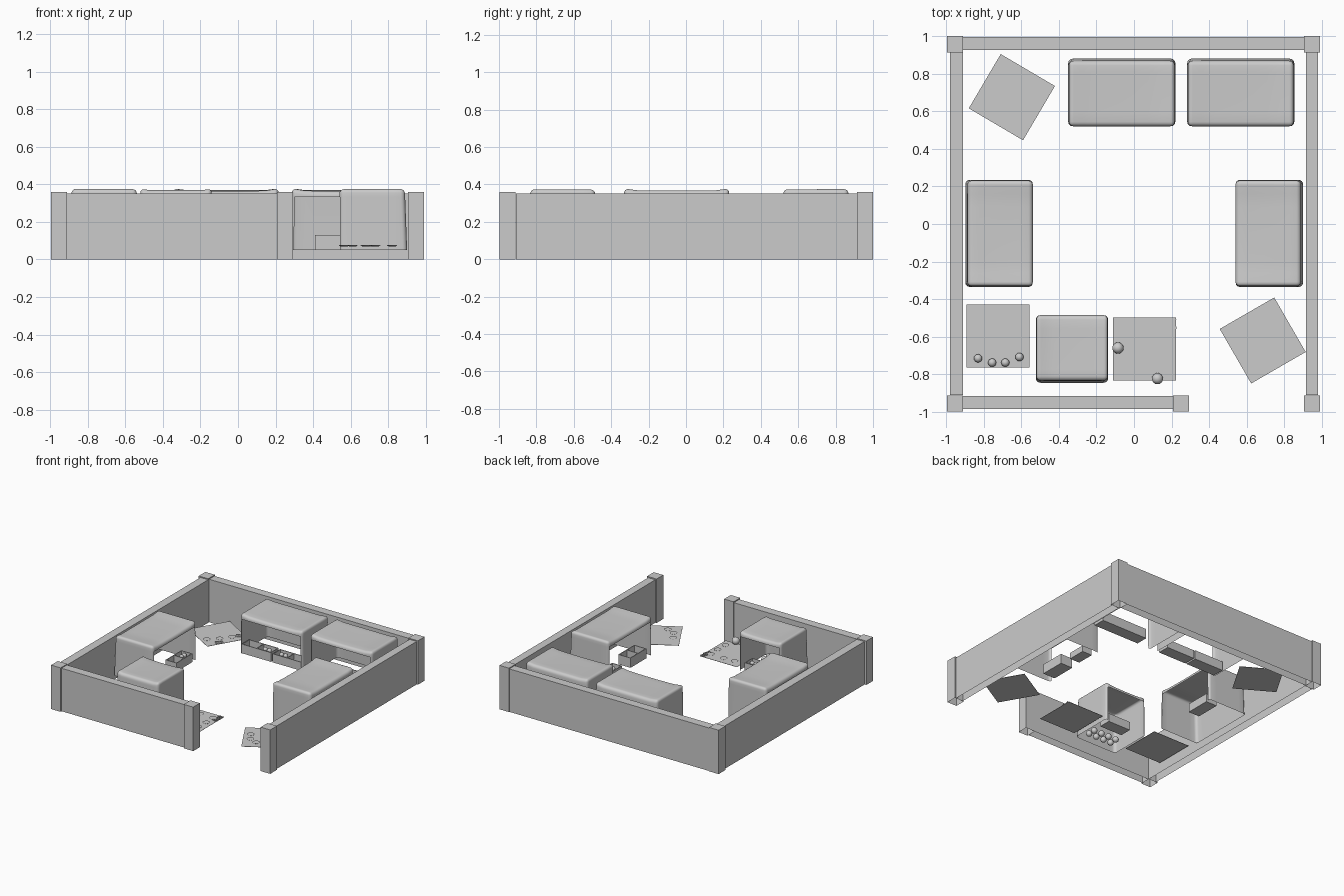
import bpy, bmesh
from math import radians, pi, cos
from mathutils import Matrix, Vector

if "Cube" in bpy.data.objects:
    bpy.data.objects.remove(bpy.data.objects["Cube"])

FLOOR = 0.05   # level of the stalls above the wall base
RUG_Z = 0.07


def finish(bm, name, smooth=False, mat=None):
    if mat is not None:
        bm.transform(mat)
    bmesh.ops.recalc_face_normals(bm, faces=bm.faces)
    me = bpy.data.meshes.new(name)
    bm.to_mesh(me)
    bm.free()
    ob = bpy.data.objects.new(name, me)
    bpy.context.collection.objects.link(ob)
    if smooth:
        bpy.context.view_layer.objects.active = ob
        ob.select_set(True)
        bpy.ops.object.shade_smooth_by_angle(angle=radians(40))
        ob.select_set(False)
    return ob


def add_box(bm, x0, x1, y0, y1, z0, z1, drop=None):
    m = Matrix.Translation(((x0 + x1) / 2, (y0 + y1) / 2, (z0 + z1) / 2)) @ \
        Matrix.Diagonal((x1 - x0, y1 - y0, z1 - z0, 1))
    verts = bmesh.ops.create_cube(bm, size=1, matrix=m)['verts']
    if drop:  # remove the top (1) or bottom (-1) face
        faces = {f for v in verts for f in v.link_faces}
        gone = []
        for f in faces:
            f.normal_update()
            if f.normal.z * drop > 0.9:
                gone.append(f)
        bmesh.ops.delete(bm, geom=gone, context='FACES')


def box(name, *dims, drop=None):
    bm = bmesh.new()
    add_box(bm, *dims, drop=drop)
    return finish(bm, name)


# Enclosing walls and corner posts
box("left_wall", -0.98, -0.91, -0.91, 0.92, 0, 0.352, drop=-1)
box("right_wall", 0.915, 0.98, -0.91, 0.92, 0, 0.352, drop=-1)
box("back_wall", -0.91, 0.91, 0.925, 0.995, 0, 0.352, drop=-1)
box("front_wall", -0.91, 0.21, -0.985, -0.915, 0, 0.352, drop=-1)
for n, x, y in (("front_left", -0.953, -0.955), ("front_right", 0.948, -0.955),
                ("back_left", -0.953, 0.957), ("back_right", 0.948, 0.957),
                ("gate", 0.25, -0.955)):
    box(n + "_post", x - 0.043, x + 0.043, y - 0.043, y + 0.043, 0, 0.36, drop=-1)


# Cloth stall: closed back and sides, open front, sagging rounded roof
def stall(name, w, d, mat):
    bm = bmesh.new()
    add_box(bm, -w / 2, w / 2, -d / 2, d / 2, FLOOR, 0.375, drop=-1)
    edges = [e for e in bm.edges
             if all(v.co.z > 0.3 for v in e.verts) or abs(e.verts[0].co.z - e.verts[1].co.z) > 0.1]
    bmesh.ops.bevel(bm, geom=edges, offset=0.024, segments=4, profile=0.5, affect='EDGES')

    def cut(co, no):
        geom = bm.verts[:] + bm.edges[:] + bm.faces[:]
        bmesh.ops.bisect_plane(bm, geom=geom, plane_co=co, plane_no=no)
    for i in range(1, 8):
        cut((-w / 2 + w * i / 8, 0, 0), (1, 0, 0))
    for i in range(1, 5):
        cut((0, -d / 2 + d * i / 5, 0), (0, 1, 0))
    cut((0, 0, 0.333), (0, 0, 1))
    opening = [f for f in bm.faces if f.calc_center_median().y < -d / 2 + 0.003
               and f.calc_center_median().z < 0.333]
    bmesh.ops.delete(bm, geom=opening, context='FACES')
    for v in bm.verts:
        up = (v.co.z - FLOOR) / 0.325
        u, t = v.co.x / (w / 2), v.co.y / d + 0.5
        if v.co.z > 0.345:
            v.co.z += 0.004 - 0.010 * min(1, 2.5 * (1 - u * u)) - 0.006 * cos(pi * t / 2) * (1 - u * u)
        if t > 0.9:
            v.co.y -= 0.012 * up
        v.co.x *= 1 - 0.015 * up
    finish(bm, name + "_canopy", True, mat)


# Row of open crates with produce inside
def crates(name, x0, x1, y0, depth, cells, height, mat, z=FLOOR, filled=()):
    bm = bmesh.new()
    t, step = 0.006, (x1 - x0) / cells
    y1 = y0 + depth
    add_box(bm, x0, x1, y0, y1, z, z + t)
    add_box(bm, x0, x1, y0, y0 + t, z, z + height)
    add_box(bm, x0, x1, y1 - t, y1, z, z + height)
    for i in range(cells + 1):
        x = x0 + i * step
        add_box(bm, x - t / 2, x + t / 2, y0, y1, z, z + height)
    finish(bm, name + "_crates", mat=mat)
    for i in filled:
        for s in (-0.018, 0.018):
            ball(name + "_produce", mat @ Vector((x0 + (i + 0.5) * step + s, y0 + depth / 2, z + height - 0.015)), 0.018)


def ball(name, p, r):
    bm = bmesh.new()
    bmesh.ops.create_uvsphere(bm, u_segments=16, v_segments=10, radius=r,
                              matrix=Matrix.Translation(p))
    finish(bm, name, True)


def place(x, y, deg):
    return Matrix.Translation((x, y, 0)) @ Matrix.Rotation(radians(deg), 4, 'Z')


# The five stalls (local front is -y)
spots = {"back_left": (0.57, 0.36, place(-0.065, 0.70, 0)),
         "back_right": (0.57, 0.36, place(0.568, 0.70, 0)),
         "left": (0.57, 0.36, place(-0.718, -0.05, 90)),
         "right": (0.57, 0.36, place(0.72, -0.05, -90)),
         "front": (0.385, 0.36, place(-0.33, -0.665, 180))}
for n, (w, d, m) in spots.items():
    stall(n, w, d, m)

m = spots["back_left"][2]
crates("back_left", -0.27, -0.01, -0.17, 0.10, 2, 0.075, m, filled=(1,))
crates("back_left", 0.01, 0.26, -0.17, 0.10, 2, 0.07, m, filled=(0,))
m = spots["back_right"][2]
crates("back_right", -0.155, 0.26, -0.17, 0.10, 3, 0.08, m, filled=(2,))
m = spots["left"][2]
crates("left", 0.04, 0.24, -0.17, 0.10, 2, 0.07, m, filled=(1,))
m = spots["right"][2]
crates("right", 0.02, 0.22, -0.17, 0.11, 2, 0.08, m)
crates("right", -0.22, -0.08, -0.16, 0.09, 1, 0.05, m, filled=(0,))
m = spots["front"][2]
crates("front", -0.15, 0.05, -0.16, 0.10, 2, 0.07, m, filled=(0,))
for i in range(4):  # bowls at the rear of the front stall
    for j in range(2):
        ball("bowl", m @ Vector((-0.12 + 0.07 * i, 0.05 + 0.06 * j, FLOOR + 0.025)), 0.024)


# Flat ground rugs
def rug(name, x, y, deg, s=0.335):
    bm = bmesh.new()
    add_box(bm, -s / 2, s / 2, -s / 2, s / 2, RUG_Z - 0.002, RUG_Z)
    finish(bm, name + "_rug", mat=place(x, y, deg))


rug("back_left", -0.65, 0.675, -30.5)
rug("front_left", -0.725, -0.595, 0)
rug("front_middle", 0.055, -0.665, 0)
rug("front_right", 0.685, -0.62, 30)

# Shallow plates on the rugs
plates = [(-0.66, 0.54), (-0.59, 0.605), (-0.53, 0.68), (-0.63, -0.48),
          (-0.045, -0.565), (0.05, -0.56), (0.17, -0.565), (0.175, -0.66), (0.17, -0.755),
          (0.565, -0.64), (0.61, -0.71), (0.68, -0.735), (0.82, -0.61), (0.73, -0.47)]
for x, y in plates:
    bm = bmesh.new()
    bmesh.ops.create_cone(bm, cap_ends=True, segments=20, radius1=0.02, radius2=0.028,
                          depth=0.006, matrix=Matrix.Translation((x, y, RUG_Z + 0.003)))
    finish(bm, "plate", True)

# Round pots
for x, y, r in ((-0.83, -0.715, 0.022), (-0.755, -0.738, 0.022), (-0.685, -0.738, 0.022),
                (-0.61, -0.708, 0.022), (-0.085, -0.66, 0.03), (0.125, -0.823, 0.03)):
    ball("pot", (x, y, RUG_Z + r * 0.9), r)

# Small bundles of sticks
for x, y, deg in ((-0.50, 0.73, 20), (-0.555, 0.55, 50), (0.205, -0.53, 80), (0.205, -0.57, 75), (0.71, -0.44, 25)):
    bm = bmesh.new()
    for k in range(4):
        add_box(bm, -0.028, 0.028, k * 0.01 - 0.016, k * 0.01 - 0.012, RUG_Z, RUG_Z + 0.005)
    finish(bm, "stick_bundle", mat=place(x, y, deg))
